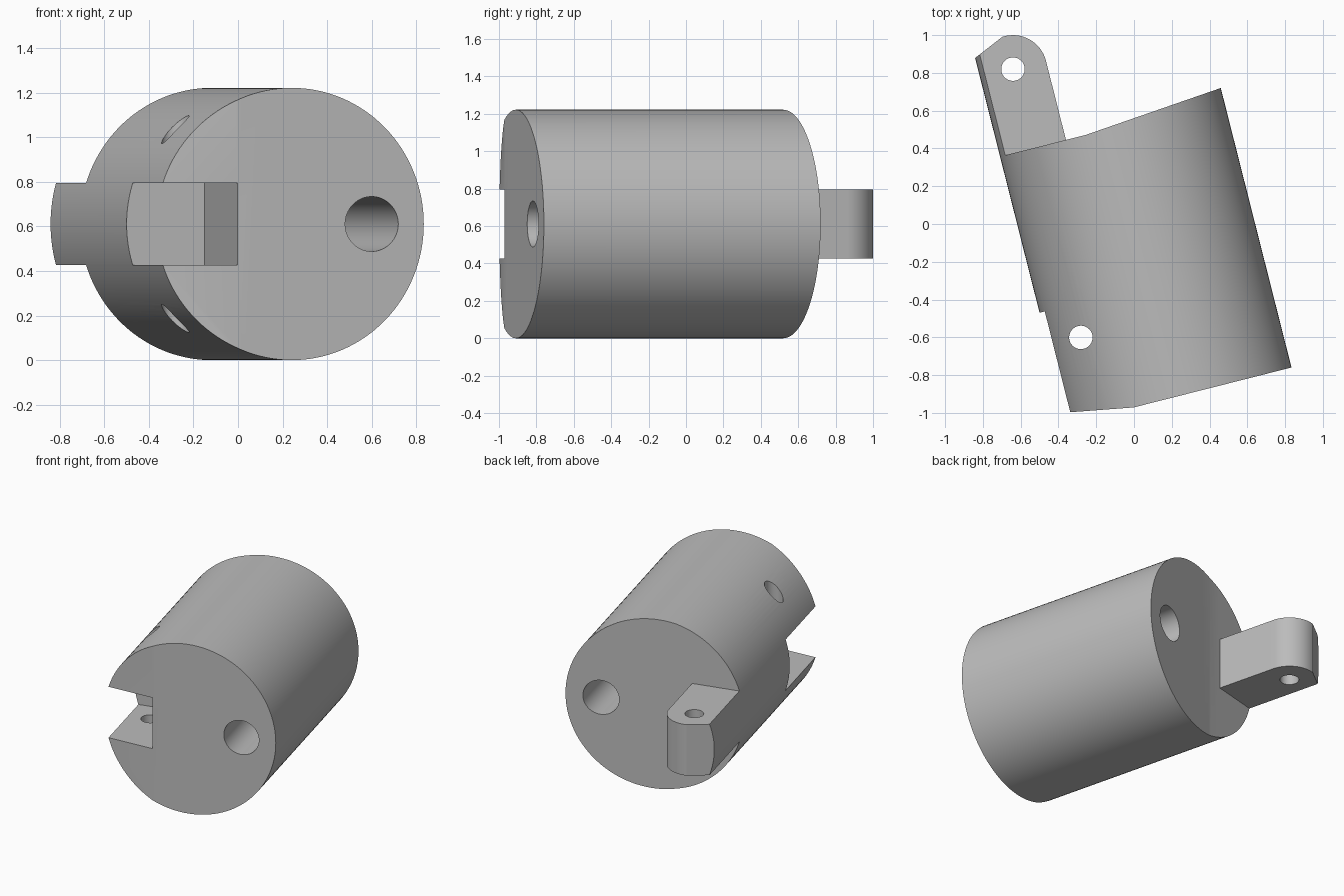
import bpy, bmesh, math
from mathutils import Matrix

if "Cube" in bpy.data.objects:
    bpy.data.objects.remove(bpy.data.objects["Cube"], do_unlink=True)

RADIUS = 0.611
AXIS_X = 0.011        # cylinder axis offset, local frame
HALF_GAP = 0.184      # half thickness of tongue and slot
LUG_X = -0.42         # centre line of tongue and slot
INNER = -0.24         # inner wall of tongue and slot
PIN_R = 0.062


def make_object(name, bm):
    bmesh.ops.recalc_face_normals(bm, faces=bm.faces)
    mesh = bpy.data.meshes.new(name)
    bm.to_mesh(mesh)
    bm.free()
    obj = bpy.data.objects.new(name, mesh)
    bpy.context.collection.objects.link(obj)
    return obj


def prism(name, outline, half_height):
    """Extrude a plan outline symmetrically about z = 0."""
    bm = bmesh.new()
    face = bm.faces.new([bm.verts.new((x, y, -half_height)) for x, y in outline])
    new = bmesh.ops.extrude_face_region(bm, geom=[face])["geom"]
    verts = [v for v in new if isinstance(v, bmesh.types.BMVert)]
    bmesh.ops.translate(bm, verts=verts, vec=(0, 0, 2 * half_height))
    return make_object(name, bm)


def rod(name, radius, x, y, along_y, segments, length=4):
    bm = bmesh.new()
    turn = Matrix.Rotation(math.pi / 2, 4, "X") if along_y else Matrix()
    bmesh.ops.create_cone(bm, cap_ends=True, segments=segments, radius1=radius,
                          radius2=radius, depth=length,
                          matrix=Matrix.Translation((x, y, 0)) @ turn)
    return make_object(name, bm)


def combine(target, tool, operation):
    """Apply a boolean and discard the tool."""
    mod = target.modifiers.new(operation, "BOOLEAN")
    mod.operation, mod.object, mod.solver = operation, tool, "EXACT"
    bpy.context.view_layer.update()
    graph = bpy.context.evaluated_depsgraph_get()
    result = bpy.data.meshes.new_from_object(target.evaluated_get(graph))
    target.modifiers.clear()
    target.data = result
    bpy.data.objects.remove(tool, do_unlink=True)


# Body plan: bevelled front beside the slot, slightly slanted back face
front, back = -0.941, 0.52
body = prism("hinged_cylinder", [
    (-0.7, front + 0.08), (INNER, front), (0.7, front),
    (0.7, back + 0.072), (-0.13, back), (-0.7, back)], 0.8)

# Tongue plan: rounded end with one slanted corner
pin_y, lug_r = 0.952, 0.18
arc = [(LUG_X + lug_r * math.cos(math.radians(94) * i / 16),
        pin_y + lug_r * math.sin(math.radians(94) * i / 16)) for i in range(17)]
tongue = prism("tongue", [(-0.8, 0.2), (INNER, 0.2)] + arc + [(-0.8, 0.971)], HALF_GAP)
combine(body, tongue, "UNION")

# Round everything to the cylinder
combine(body, rod("round_envelope", RADIUS, AXIS_X, 0, True, 128), "INTERSECT")

# Slot at the front
slot = prism("slot", [(-0.9, -1.2), (INNER, -1.2), (INNER, -0.333), (-0.9, -0.333)], HALF_GAP)
combine(body, slot, "DIFFERENCE")

# Pin holes across both hinges, and the long cable hole
for y in (pin_y, -0.513):
    combine(body, rod("pin_hole", PIN_R, LUG_X, y, False, 48), "DIFFERENCE")
combine(body, rod("cable_hole", 0.123, 0.381, 0, True, 64), "DIFFERENCE")

# Placement
body.data.transform(Matrix.Translation((0, 0, RADIUS))
                    @ Matrix.Rotation(math.radians(14.2), 4, "Z"))

# Single grey colour
grey = bpy.data.materials.new("plain_grey")
grey.use_nodes = True
colour = (0.5, 0.5, 0.5, 1)
grey.diffuse_color = colour
grey.node_tree.nodes["Principled BSDF"].inputs["Base Color"].default_value = colour
body.data.materials.clear()
body.data.materials.append(grey)
for poly in body.data.polygons:
    poly.material_index = 0

bpy.ops.object.select_all(action="DESELECT")
body.select_set(True)
bpy.context.view_layer.objects.active = body
bpy.ops.object.shade_smooth_by_angle(angle=math.radians(20))
